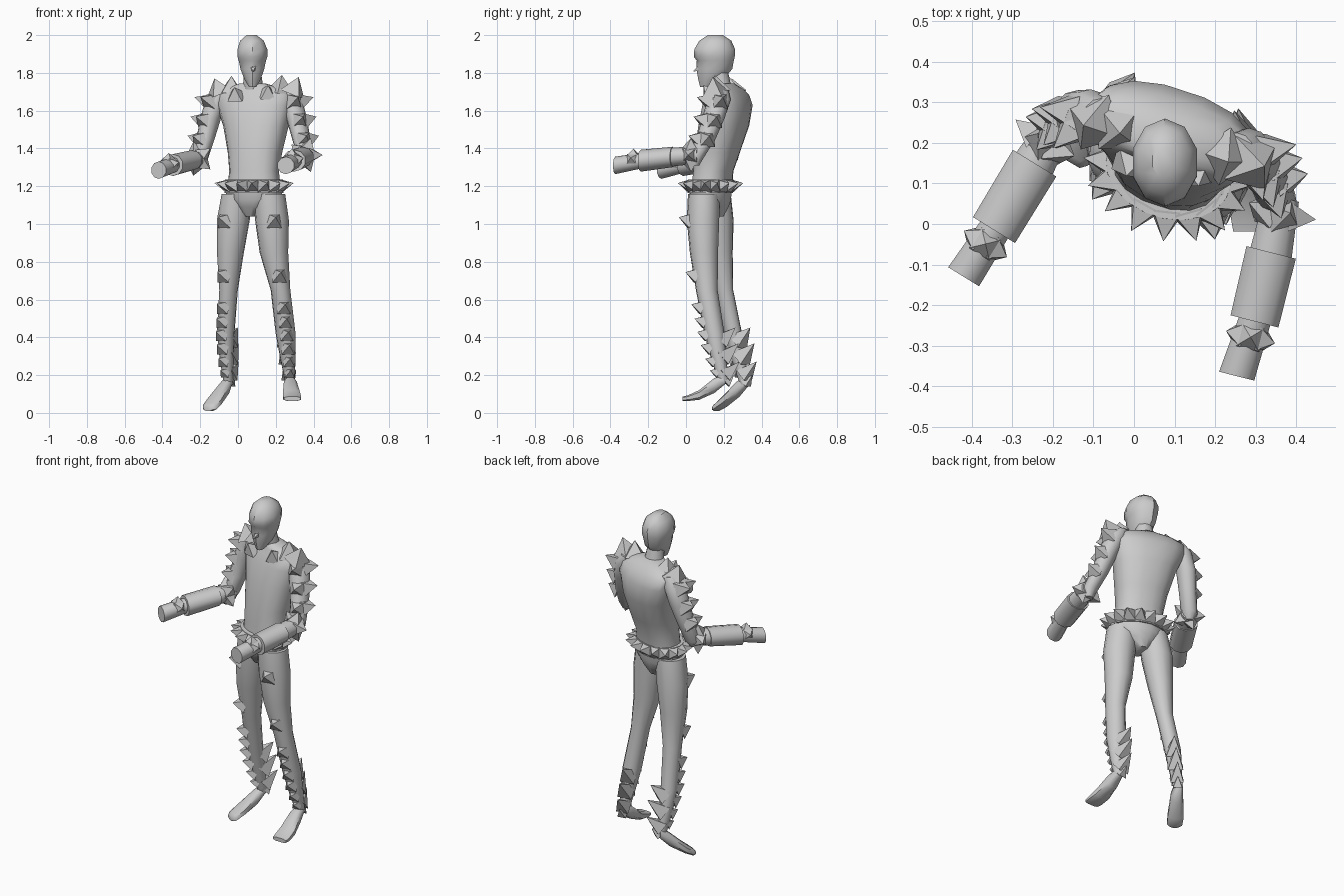
import bpy, bmesh, math
from mathutils import Vector as V

X, Y, Z = V((1, 0, 0)), V((0, 1, 0)), V((0, 0, 1))
TA, TB = V((.95, -.31, 0)), V((.31, .95, 0))      # body's turned side and back axes


def finish(bm, name, smooth=None):
    bmesh.ops.recalc_face_normals(bm, faces=bm.faces)
    me = bpy.data.meshes.new(name)
    bm.to_mesh(me)
    bm.free()
    ob = bpy.data.objects.new(name, me)
    bpy.context.collection.objects.link(ob)
    if smooth:
        bpy.ops.object.select_all(action='DESELECT')
        ob.select_set(True)
        bpy.context.view_layer.objects.active = ob
        bpy.ops.object.shade_smooth_by_angle(angle=math.radians(smooth))
    return ob


def loft(name, rings, a, b, n=12, power=1.0, smooth=48):
    """Skin closed rings (x, y, z, half width along a, half depth along b)."""
    bm = bmesh.new()
    rows = []
    for x, y, z, ra, rb in rings:
        row = []
        for i in range(n):
            t = 2 * math.pi * (i + .5) / n
            c, s = math.cos(t), math.sin(t)
            c, s = (math.copysign(abs(k) ** power, k) for k in (c, s))
            row.append(bm.verts.new(V((x, y, z)) + a * c * ra + b * s * rb))
        rows.append(row)
    for r, q in zip(rows, rows[1:]):
        for i in range(n):
            j = (i + 1) % n
            bm.faces.new((r[i], r[j], q[j], q[i]))
    bm.faces.new(rows[0])
    bm.faces.new(rows[-1])
    return finish(bm, name, smooth)


def spikes(name, items):
    """Square pyramids from (base, direction, base half side, height)."""
    bm = bmesh.new()
    for p, d, w, h in items:
        d = V(d).normalized()
        q = d.to_track_quat('Z', 'Y')
        p = V(p)
        base = [bm.verts.new(p + q @ V((w * k, w * m, -.01)))
                for k, m in ((1, 1), (-1, 1), (-1, -1), (1, -1))]
        tip = bm.verts.new(p + d * h)
        for i in range(4):
            bm.faces.new((base[i], base[(i + 1) % 4], tip))
        bm.faces.new(base)
    return finish(bm, name)


def along(path, z):
    """Interpolate a ring of a limb at height z."""
    for p, q in zip(path, path[1:]):
        if q[2] <= z <= p[2]:
            t = (p[2] - z) / (p[2] - q[2])
            return [u + (v - u) * t for u, v in zip(p, q)]


# torso, pelvis and neck
loft("torso", [(.085, .135, 1.18, .145, .10), (.085, .145, 1.28, .132, .10),
               (.09, .165, 1.38, .145, .115), (.095, .20, 1.52, .175, .125),
               (.09, .22, 1.63, .21, .115), (.085, .22, 1.685, .215, .09),
               (.08, .215, 1.715, .17, .07), (.078, .20, 1.745, .065, .05)],
     TA, TB, 16, .85)
loft("pelvis", [(.085, .13, 1.20, .155, .11), (.085, .13, 1.13, .15, .105),
                (.08, .135, 1.09, .10, .09), (.075, .14, 1.04, .035, .06)], TA, TB, 12)
loft("neck", [(.08, .195, 1.70, .06, .05), (.077, .17, 1.82, .045, .05)], X, Y, 10)

# head: narrow chin, brow ledge over the eyes, rounded skull
loft("head", [(.077, .10, 1.725, .020, .025), (.077, .13, 1.765, .045, .065),
              (.076, .15, 1.82, .066, .095), (.076, .155, 1.865, .076, .098),
              (.076, .15, 1.885, .083, .108), (.076, .152, 1.925, .083, .108),
              (.074, .155, 1.97, .066, .085), (.072, .155, 2.0, .028, .04)], X, Y, 10, 1, 38)
spikes("nose", [((.08, .075, 1.825), (0, -1, -.45), .022, .04)])

# belt with a ring of spikes
loft("belt", [(.085, .128, 1.165, .160, .116), (.085, .13, 1.235, .158, .116)], TA, TB, 20)
ring = []
for i in range(16):
    t = 2 * math.pi * (i + .5) / 16
    d = TA * math.cos(t) + TB * math.sin(t)
    p = V((.085, .13, 1.205)) + TA * .155 * math.cos(t) + TB * .113 * math.sin(t)
    ring.append((p, d + Z * .2, .034, .06))
spikes("belt_spikes", ring)

# legs with shin spikes and calf fins
legs = {
    "left": ([(-.005, .155, 1.16, .08, .085), (-.025, .165, 1.02, .088, .088),
              (-.04, .175, .85, .070, .075), (-.05, .20, .65, .047, .053),
              (-.065, .25, .42, .046, .048), (-.06, .28, .28, .036, .038),
              (-.05, .31, .15, .022, .028)], V((-.6, -.8, 0))),
    "right": ([(.165, .095, 1.16, .085, .085), (.18, .09, 1.02, .09, .086),
               (.19, .095, .85, .076, .075), (.225, .11, .65, .052, .058),
               (.252, .15, .42, .053, .054), (.265, .175, .28, .04, .04),
               (.275, .20, .16, .024, .028)], V((.15, -.99, 0)))}
for side, (path, fwd) in legs.items():
    a = V((-fwd.y, fwd.x, 0))
    loft(side + "_leg", path, a, -fwd, 12)
    front, fins = [], []
    for z, w in ((1.02, .04), (.73, .038), (.56, .036), (.485, .034), (.415, .034),
                 (.345, .034), (.275, .03), (.215, .025)):
        x, y, _, rw, rd = along(path, z)
        front.append((V((x, y, z)) + fwd * rd * .88, fwd + Z * .3, w, w * 1.4))
    for z, w, h in ((.385, .042, .10), (.295, .042, .11), (.205, .036, .10), (.165, .025, .05)):
        x, y, _, rw, rd = along(path, z)
        fins.append((V((x, y, z)) - fwd * rd * .65, Z * .9 - fwd, w, h))
    spikes(side + "_shin_spikes", front)
    spikes(side + "_calf_fins", fins)

# feet, toes hanging downwards
loft("left_foot", [(-.048, .325, .17, .022, .03), (-.075, .275, .125, .036, .042),
                   (-.125, .205, .06, .047, .030), (-.15, .165, .03, .045, .022),
                   (-.158, .152, .024, .03, .014)], V((.86, -.5, 0)), Z, 8, .8)
loft("right_foot", [(.275, .21, .175, .022, .022), (.277, .15, .145, .036, .042),
                    (.283, .07, .095, .048, .027), (.287, .01, .078, .05, .016),
                    (.288, -.018, .075, .046, .012)], X, Z, 8, .7)

# arms: upper arm, forearm with flared gauntlet, fist
arms = {
    "left": ([(-.08, .265, 1.71, .045, .045), (-.11, .27, 1.66, .06, .062),
              (-.145, .27, 1.56, .055, .06), (-.172, .25, 1.45, .048, .052),
              (-.205, .225, 1.34, .044, .05), (-.21, .215, 1.30, .025, .03)],
             [(-.195, .235, 1.345), (-.245, .15, 1.337), (-.345, -.015, 1.312), (-.42, -.13, 1.285)],
             V((-1, .1, 0))),
    "right": ([(.25, .18, 1.71, .045, .045), (.28, .175, 1.66, .06, .062),
               (.31, .145, 1.56, .055, .06), (.335, .105, 1.45, .048, .052),
               (.357, .05, 1.36, .044, .05), (.36, .04, 1.31, .025, .03)],
              [(.365, .065, 1.365), (.338, -.07, 1.355), (.297, -.24, 1.335), (.253, -.375, 1.31)],
              V((.96, .15, 0)))}
for side, (path, (elbow, cuff, wrist, fist), out) in arms.items():
    loft(side + "_upper_arm", path, TA, TB, 12)
    e, c, w, f = map(V, (elbow, cuff, wrist, fist))
    run = V((f.x - e.x, f.y - e.y, 0)).normalized()
    a = V((-run.y, run.x, 0))
    loft(side + "_forearm", [(*e, .045, .045), (*c, .055, .05)], a, Z, 10)
    loft(side + "_gauntlet", [(*c, .066, .054), (*w, .064, .058)], a, Z, 10)
    loft(side + "_fist", [(*w, .042, .042), (*f, .047, .046)], a, Z, 10)

    # shoulder-to-elbow spikes down the outer front of the arm
    rows = []
    for z, h in ((1.65, .075), (1.55, .065), (1.45, .06)):
        x, y, _, rw, rd = along(path, z)
        for d in (out + TB * .05, out * .6 - TB):
            d = d.normalized()
            rows.append((V((x, y, z)) + d * rw * .8, d + Z * .3, .041, h))
    spikes(side + "_arm_spikes", rows)

    # elbow crown and wrist studs
    crown = []
    for i in range(5):
        t = 2 * math.pi * i / 5 + (0 if side == "right" else math.pi)
        d = a * math.cos(t) + Z * math.sin(t)
        crown.append((e + run * .04 + d * .04, d - run * .15, .036, .055))
    spikes(side + "_elbow_spikes", crown)
    studs = []
    for t in (.25, 1.57, 2.9):
        d = a * math.cos(t) + Z * math.sin(t)
        studs.append((w + run * .04 + d * .036, d, .03, .028))
    spikes(side + "_wrist_studs", studs)

# tall spikes across the top of the shoulders and around the collar
spikes("shoulder_spikes", [
    ((-.10, .25, 1.70), (-.35, -.1, 1), .055, .075),
    ((-.035, .235, 1.71), (0, -.15, 1), .052, .075),
    ((-.01, .15, 1.68), (-.2, -.7, 1), .04, .055),
    ((.29, .15, 1.70), (.4, -.1, 1), .055, .085),
    ((.225, .165, 1.71), (.1, -.15, 1), .052, .08),
    ((.155, .125, 1.69), (.1, -.7, 1), .04, .055)])
